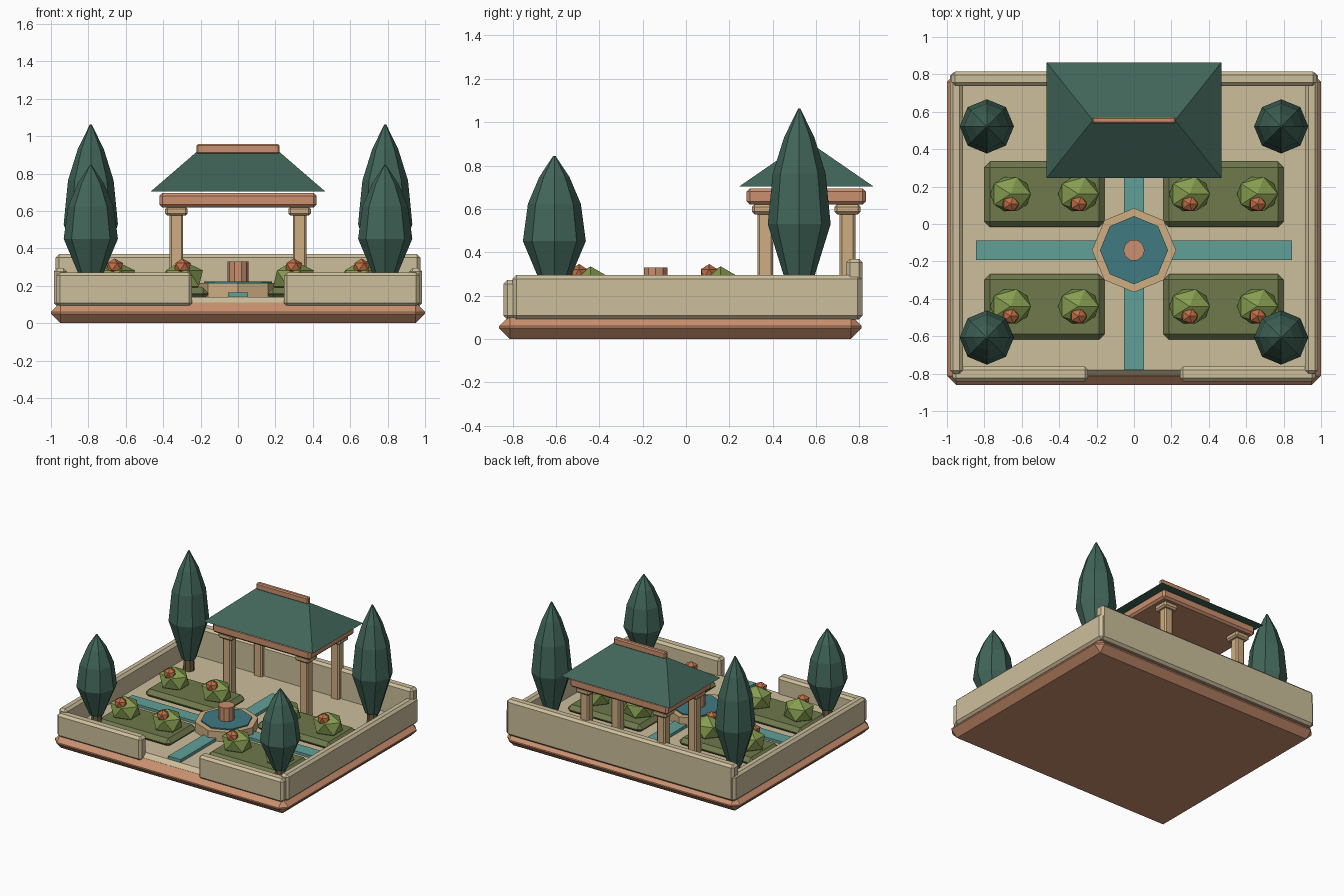
import bpy
import bmesh
from math import cos, sin, tau
from mathutils import Matrix, Vector

old = bpy.data.objects.get("Cube")
if old:
    bpy.data.objects.remove(old, do_unlink=True)


def material(name, *rgb):
    """Material from 0-255 sRGB values, stored as linear colour."""
    lin = [(c / 255 / 12.92) if c < 11 else ((c / 255 + 0.055) / 1.055) ** 2.4 for c in rgb]
    mat = bpy.data.materials.new(name)
    mat.use_nodes = True
    mat.diffuse_color = (*lin, 1)
    mat.node_tree.nodes["Principled BSDF"].inputs["Base Color"].default_value = (*lin, 1)
    return mat


STONE = material("pale stone", 205, 191, 156)
SAND = material("sandstone", 206, 174, 130)
CLAY = material("terracotta", 202, 144, 110)
PINE = material("dark green", 65, 101, 89)
SOIL = material("olive bed", 110, 120, 76)
LEAF = material("leaf green", 134, 156, 80)
BLOOM = material("orange bloom", 190, 110, 70)
CHANNEL = material("pale teal water", 98, 160, 152)
POOL = material("deep teal water", 64, 122, 130)
BARK = material("bark", 108, 92, 62)


def finish(name, bm, mat):
    bmesh.ops.recalc_face_normals(bm, faces=bm.faces)
    mesh = bpy.data.meshes.new(name)
    bm.to_mesh(mesh)
    bm.free()
    mesh.materials.append(mat)
    obj = bpy.data.objects.new(name, mesh)
    bpy.context.collection.objects.link(obj)
    return obj


def box(name, x, y, z, mat, bevel=0.0):
    """Chamfered box from (min, max) pairs."""
    bm = bmesh.new()
    bmesh.ops.create_cube(bm, size=1)
    for v in bm.verts:
        v.co = [(a + b) / 2 + c * (b - a) for (a, b), c in zip((x, y, z), v.co)]
    if bevel:
        bmesh.ops.bevel(bm, geom=bm.edges[:], offset=bevel, segments=1,
                        affect='EDGES', clamp_overlap=True)
    return finish(name, bm, mat)


def lathe(name, x, y, profile, mat, sides=8):
    """Stacked polygon rings from (radius, height) points, capped at both ends."""
    bm = bmesh.new()
    rings = [[bm.verts.new((x + r * cos(tau * i / sides), y + r * sin(tau * i / sides), z))
              for i in range(sides)] for r, z in profile]
    for low, high in zip(rings, rings[1:]):
        for i in range(sides):
            j = (i + 1) % sides
            bm.faces.new((low[i], low[j], high[j], high[i]))
    bm.faces.new(rings[0])
    bm.faces.new(rings[-1])
    return finish(name, bm, mat)


def blob(name, loc, size, mat):
    """Faceted ball."""
    bm = bmesh.new()
    bmesh.ops.create_icosphere(bm, subdivisions=1, radius=1,
                               matrix=Matrix.Translation(loc) @ Matrix.Diagonal((*size, 1)))
    return finish(name, bm, mat)


def span(centre, half):
    return (centre - half, centre + half)


def side_span(side, a, b):
    return tuple(sorted((side * a, side * b)))


SIDES = (("right", -1), ("left", 1))
FLOOR = 0.14
MID = -0.14      # garden cross axis
PAV = 0.555      # pavilion centre

# Plinth and paving
box("plinth", (-1, 1), (-0.862, 0.81), (0, 0.11), CLAY, 0.05)
box("paving", (-0.95, 0.95), (-0.81, 0.78), (0.08, FLOOR), STONE, 0.03)

# Perimeter walls
box("back_wall", (-0.975, 0.975), (0.738, 0.815), (0.09, 0.37), STONE, 0.018)
for label, s in SIDES:
    box(label + "_side_wall", side_span(s, 0.915, 0.985), (-0.80, 0.81), (0.09, 0.295), STONE, 0.018)
    box(label + "_front_wall", side_span(s, 0.245, 0.97), (-0.842, -0.762), (0.09, 0.272), STONE, 0.018)

# Crossing water channels
box("cross_channel", (-0.845, 0.845), span(MID, 0.053), (0.13, 0.16), CHANNEL)
box("long_channel", (-0.053, 0.053), (-0.78, 0.495), (0.13, 0.163), CHANNEL)

# Fountain
lathe("fountain_basin", 0, MID, [(0.225, 0.13), (0.225, 0.215)], SAND)
lathe("fountain_water", 0, MID, [(0.182, 0.20), (0.182, 0.224)], POOL)
lathe("fountain_post", 0, MID, [(0.057, 0.20), (0.057, 0.33)], CLAY, 10)

# Planting beds with bushes and blooms
for label, s in SIDES:
    for row, bed_y, bush_y in (("back", 0.158, 0.16), ("front", -0.443, -0.44)):
        tag = row + "_" + label
        box(tag + "_bed", side_span(s, 0.157, 0.80), span(bed_y, 0.175), (0.125, 0.19), SOIL, 0.03)
        for place, bx in (("inner", 0.297), ("outer", 0.66)):
            blob(f"{tag}_{place}_bush", (s * bx, bush_y, 0.24), (0.122, 0.107, 0.095), LEAF)
            blob(f"{tag}_{place}_bloom", (s * bx, bush_y - 0.053, 0.302), (0.05, 0.045, 0.044), BLOOM)

# Conifers
OUTLINE = ((0.052, 0), (0.145, 0.36), (0.122, 0.64), (0.07, 0.84), (0.005, 1))
for label, s in SIDES:
    for row, ty, top in (("back", 0.522, 1.063), ("front", -0.607, 0.845)):
        tag = row + "_" + label
        base = 0.23
        lathe(tag + "_trunk", s * 0.787, ty, [(0.042, 0.13), (0.036, 0.26)], BARK)
        lathe(tag + "_foliage", s * 0.787, ty,
              [(r, base + t * (top - base)) for r, t in OUTLINE], PINE)

# Pavilion columns and capitals
for label, s in SIDES:
    for row, cy in (("front", PAV - 0.19), ("back", PAV + 0.19)):
        tag = row + "_" + label
        box(tag + "_column", span(s * 0.329, 0.036), span(cy, 0.036), (0.13, 0.585), SAND, 0.01)
        box(tag + "_capital", span(s * 0.329, 0.06), span(cy, 0.06), (0.575, 0.622), SAND, 0.012)

# Pavilion beam, hipped roof and ridge cap
box("roof_beam", (-0.42, 0.42), span(PAV, 0.275), (0.62, 0.695), CLAY, 0.015)
roof = bmesh.new()
for s in (-1, 1):
    roof.verts.new((s * 0.22, PAV, 0.917))
    for t in (-1, 1):
        roof.verts.new(Vector((s * 0.467, PAV + t * 0.309, 0.704)))
bmesh.ops.convex_hull(roof, input=roof.verts[:])
finish("hipped_roof", roof, PINE)
box("ridge_cap", (-0.222, 0.222), span(PAV, 0.018), (0.905, 0.957), CLAY, 0.008)
